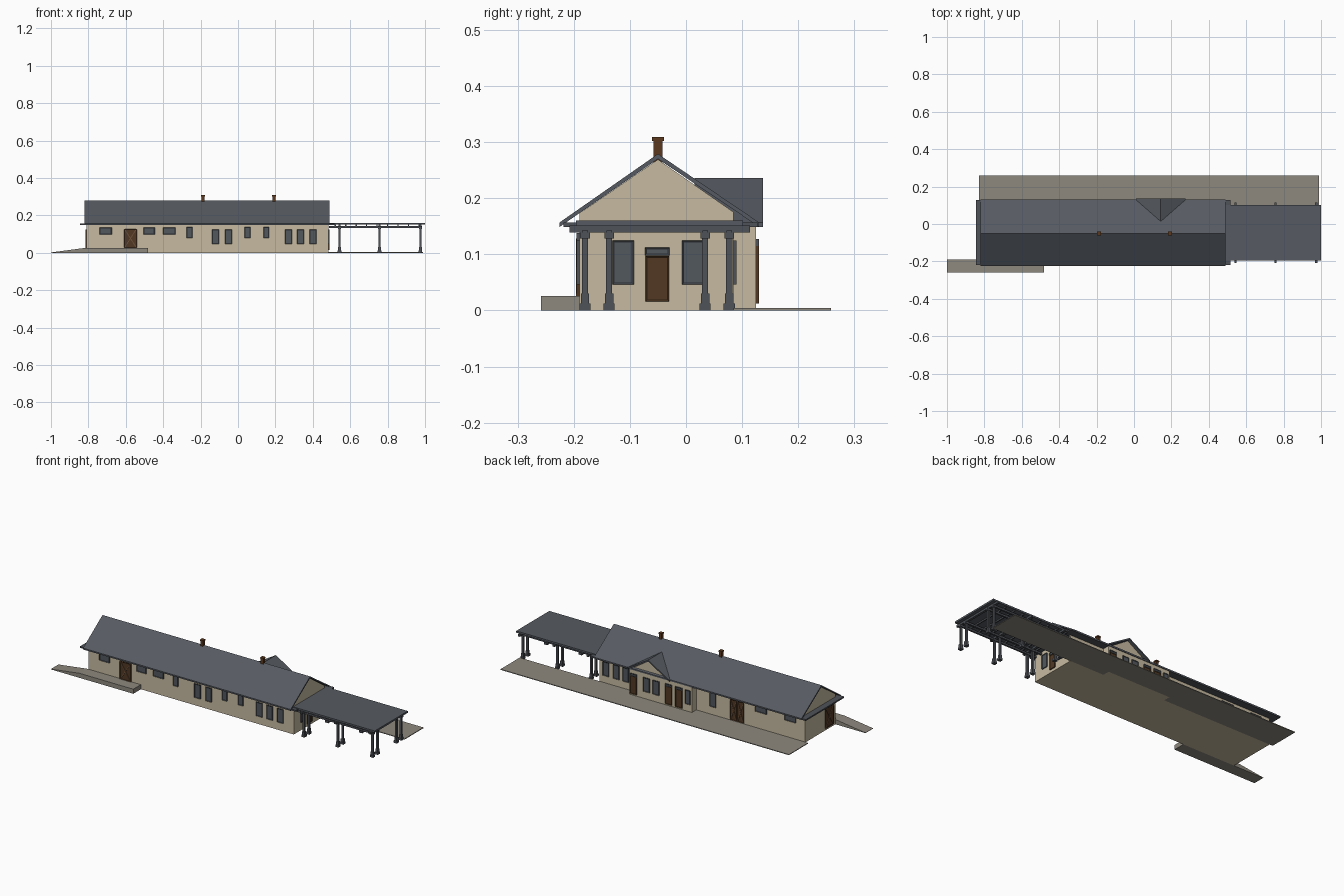
import bpy, bmesh

cube = bpy.data.objects.get("Cube")
if cube:
    bpy.data.objects.remove(cube, do_unlink=True)


def srgb(r, g, b):
    return tuple((c / 255 / 12.92) if c < 11 else ((c / 255 + 0.055) / 1.055) ** 2.4
                 for c in (r, g, b)) + (1.0,)


def material(name, *rgb):
    m = bpy.data.materials.new(name)
    m.use_nodes = True
    m.diffuse_color = srgb(*rgb)
    m.node_tree.nodes["Principled BSDF"].inputs["Base Color"].default_value = srgb(*rgb)
    return m


WALL = material("tan wall", 198, 186, 160)
ROOF = material("slate roof", 86, 91, 98)
TRIM = material("grey trim", 78, 82, 88)
GLASS = material("window grey", 82, 88, 94)
STONE = material("platform stone", 141, 136, 126)
WOOD = material("brown door", 82, 57, 36)
BRACE = material("door brace", 112, 84, 60)
BRICK = material("chimney brown", 92, 56, 30)


def prism(name, pts, axis, a, b, *mats):
    """Extrude a closed profile (horizontal, z) along x or y, or (x, y) along z."""
    place = {"x": lambda p, q, t: (t, p, q),
             "y": lambda p, q, t: (p, t, q),
             "z": lambda p, q, t: (p, q, t)}[axis]
    bm = bmesh.new()
    base = bm.faces.new([bm.verts.new(place(p, q, a)) for p, q in pts])
    ext = bmesh.ops.extrude_face_region(bm, geom=[base])
    step = place(0, 0, b - a)
    bmesh.ops.translate(bm, vec=step,
                        verts=[v for v in ext["geom"] if isinstance(v, bmesh.types.BMVert)])
    bmesh.ops.recalc_face_normals(bm, faces=bm.faces)
    me = bpy.data.meshes.new(name)
    bm.to_mesh(me)
    bm.free()
    for m in mats:
        me.materials.append(m)
    ob = bpy.data.objects.new(name, me)
    bpy.context.collection.objects.link(ob)
    return ob


def rect(a, b, c, d):
    return [(a, c), (b, c), (b, d), (a, d)]


def box(name, x, y, z, mat):
    return prism(name, rect(*x, *y), "z", *z, mat)


# Walls: axis of the normal, surface position, outward sign
WALLS = {"front": ("y", -0.19, -1), "back": ("y", 0.085, 1), "bay": ("y", 0.125, 1),
         "left_end": ("x", 0.485, 1), "right_end": ("x", -0.81, -1)}


def opening(name, wall, a, b, z0, z1, frame, panel):
    """Thin framed plate with an inset panel on the outer face."""
    axis, pos, out = WALLS[wall]
    ob = prism(wall + "_" + name, rect(a, b, z0, z1), axis, pos - out * 0.003,
               pos + out * 0.005, frame, panel)
    bm = bmesh.new()
    bm.from_mesh(ob.data)
    i = "xyz".index(axis)
    face = max(bm.faces, key=lambda f: f.normal[i] * out)
    bmesh.ops.inset_region(bm, faces=[face], thickness=0.004, depth=-0.002)
    face.material_index = 1
    bm.to_mesh(ob.data)
    bm.free()


def window(wall, a, b, z0=0.046, z1=0.125):
    opening("window", wall, a, b, z0, z1, TRIM, GLASS)


def door(wall, a, b, z0=0.012, z1=0.115):
    opening("door", wall, a, b, z0, z1, WOOD, WOOD)


def barn_door(wall, a, b, z0, z1):
    door(wall, a, b, z0, z1)
    axis, pos, out = WALLS[wall]
    w = 0.005
    for p, q in ((a, b), (b, a)):
        s = w if q > p else -w
        prism(wall + "_door_brace", [(p, z0), (p + s, z0), (q, z1), (q - s, z1)], axis,
              pos + out * 0.002, pos + out * 0.006, BRACE)


# Main building, bay and cross gable
prism("main_walls", [(-0.19, 0), (0.085, 0), (0.085, 0.175), (-0.05, 0.269), (-0.19, 0.173)],
      "x", -0.81, 0.485, WALL)
box("bay_walls", (-0.125, 0.27), (0.05, 0.125), (0, 0.152), WALL)
prism("bay_gable", [(0.035, 0.157), (0.252, 0.157), (0.143, 0.226)], "y", 0.02, 0.122, WALL)

# Roofs
prism("main_roof", [(-0.225, 0.157), (-0.05, 0.279), (0.13, 0.157), (0.13, 0.149),
                    (-0.05, 0.270), (-0.225, 0.149)], "x", -0.82, 0.49, ROOF)
box("eave_soffit", (-0.845, 0.517), (-0.218, 0.128), (0.149, 0.157), TRIM)
prism("bay_gable_roof", [(0.01, 0.157), (0.143, 0.236), (0.276, 0.157), (0.276, 0.149),
                         (0.143, 0.227), (0.01, 0.149)], "y", 0.015, 0.137, ROOF)

# Chimneys
for x in (-0.188, 0.192):
    for name, r, z in (("chimney", 0.008, (0.25, 0.302)), ("chimney_cap", 0.0105, (0.302, 0.309))):
        box(name, (x - r, x + r), (-0.05 - r, -0.05 + r), z, BRICK)

# Platform and freight ramp
box("platform", (-0.83, 0.99), (0.085, 0.258), (0, 0.004), STONE)
prism("ramp", [(-1, 0), (-0.48, 0), (-0.48, 0.026), (-0.82, 0.026), (-1, 0.002)],
      "y", -0.258, -0.19, STONE)

# Canopy with beams and paired columns
box("canopy_roof", (0.485, 1.0), (-0.196, 0.102), (0.15, 0.16), ROOF)
rows = (-0.18, -0.137, 0.034, 0.077)
for y in rows:
    box("canopy_beam", (0.487, 0.985), (y - 0.005, y + 0.005), (0.132, 0.142), TRIM)
for x in (0.543, 0.757, 0.975):
    box("canopy_cross_beam", (x - 0.006, x + 0.006), (-0.208, 0.114), (0.139, 0.151), TRIM)
    for y in rows:
        for name, r, z in (("column_base", 0.010, (0, 0.012)),
                           ("column_plinth", 0.0075, (0.012, 0.03)),
                           ("column_shaft", 0.0055, (0.03, 0.128)),
                           ("column_capital", 0.0085, (0.128, 0.139))):
            box(name, (x - r, x + r), (y - r, y + r), z, TRIM)
for k in range(9):
    x = 0.52 + k * 0.056
    box("canopy_joist", (x - 0.003, x + 0.003), (-0.19, 0.096), (0.142, 0.151), TRIM)

# Front openings
for a, b in ((-0.74, -0.675), (-0.505, -0.445), (-0.4, -0.335)):
    window("front", a, b, 0.098, 0.135)
for a in (-0.275, 0.035, 0.136):
    window("front", a, a + 0.031, 0.078, 0.138)
for a in (-0.14, -0.07, 0.25, 0.315, 0.383):
    window("front", a, a + 0.038)
barn_door("front", -0.61, -0.54, 0.026, 0.128)

# Back openings
for a, b in ((-0.755, -0.685), (-0.57, -0.497)):
    window("back", a, b, 0.098, 0.135)
barn_door("back", -0.427, -0.385, 0.008, 0.125)
barn_door("back", -0.383, -0.341, 0.008, 0.125)
window("back", -0.25, -0.21, 0.05, 0.13)
for a in (0.3, 0.36, 0.425):
    window("back", a, a + 0.038)

# Bay openings
for a in (-0.065, 0.0, 0.222):
    door("bay", a, a + 0.042)
    window("bay", a, a + 0.042, 0.113, 0.127)
for a, b in ((-0.115, -0.085), (0.08, 0.12), (0.14, 0.18)):
    window("bay", a, b)

# End openings
for a in (-0.131, -0.007):
    window("left_end", a, a + 0.038)
door("left_end", -0.072, -0.03, 0.016, 0.097)
window("left_end", -0.073, -0.029, 0.098, 0.112)
barn_door("right_end", -0.17, -0.095, 0.012, 0.125)
